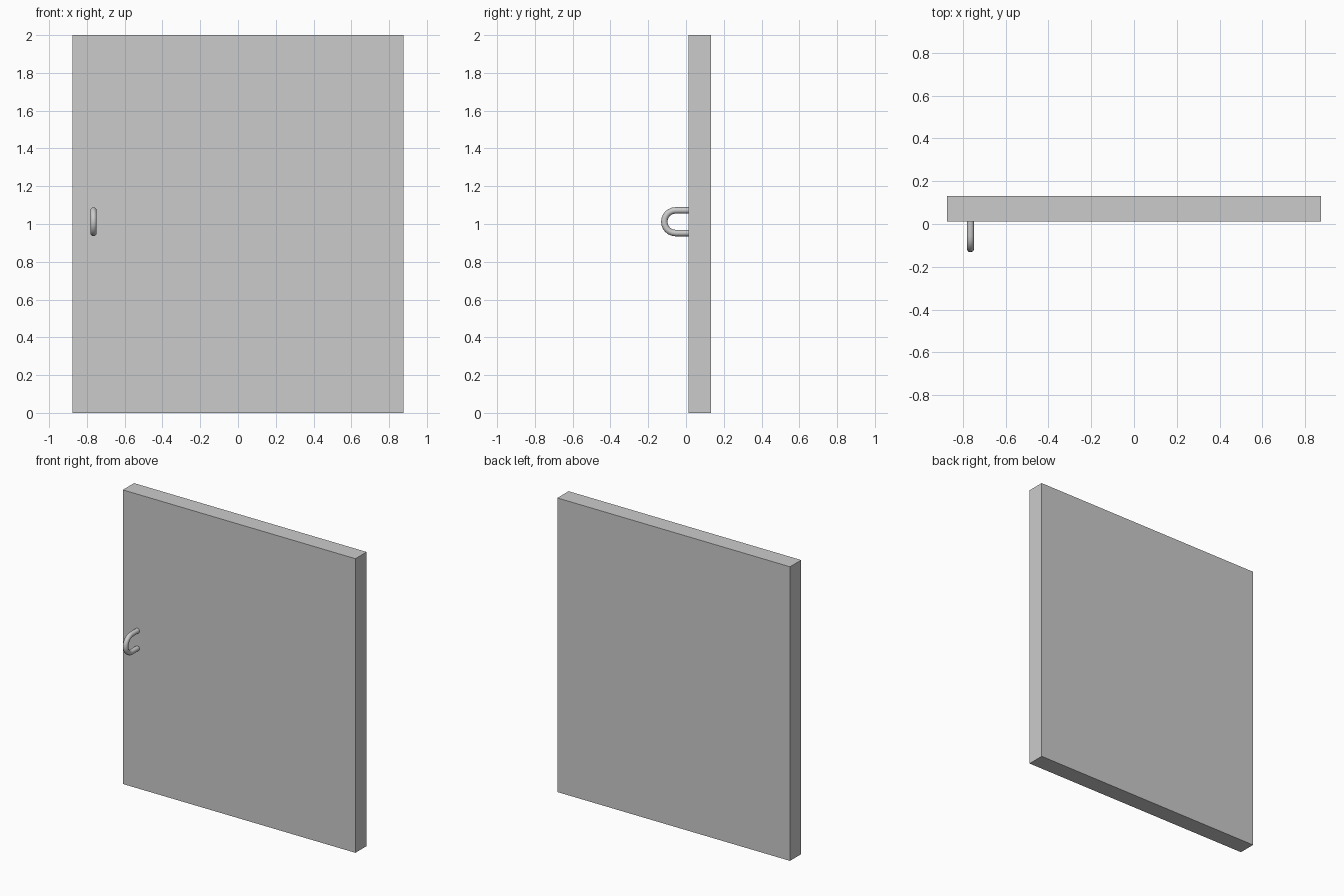
import bpy
from math import sin, cos, pi, radians

if "Cube" in bpy.data.objects:
    bpy.data.objects.remove(bpy.data.objects["Cube"])

# Door panel
bpy.ops.mesh.primitive_cube_add(size=1, location=(0, 0.072, 1))
panel = bpy.context.object
panel.name = "door_panel"
panel.scale = (1.75, 0.12, 2)
bpy.ops.object.transform_apply(location=False, rotation=False, scale=True)

# Pull handle: round bar bent into a U, legs meeting the front face
X, Z, R, BAR = -0.765, 1.012, 0.06, 0.017
BEND_Y, FACE_Y, ARC = -0.055, 0.014, 12
path = [(X, FACE_Y, Z + R)]
path += [(X, BEND_Y - R * sin(pi * i / ARC), Z + R * cos(pi * i / ARC))
         for i in range(ARC + 1)]
path += [(X, FACE_Y, Z - R)]

curve = bpy.data.curves.new("handle", 'CURVE')
curve.dimensions = '3D'
curve.bevel_depth = BAR
curve.bevel_resolution = 4
curve.use_fill_caps = True
spline = curve.splines.new('POLY')
spline.points.add(len(path) - 1)
for point, co in zip(spline.points, path):
    point.co = (*co, 1)
handle = bpy.data.objects.new("handle", curve)
bpy.context.collection.objects.link(handle)

# Turn the bar into a smooth mesh
bpy.ops.object.select_all(action='DESELECT')
handle.select_set(True)
bpy.context.view_layer.objects.active = handle
bpy.ops.object.convert(target='MESH')
bpy.ops.object.shade_smooth_by_angle(angle=radians(40))
